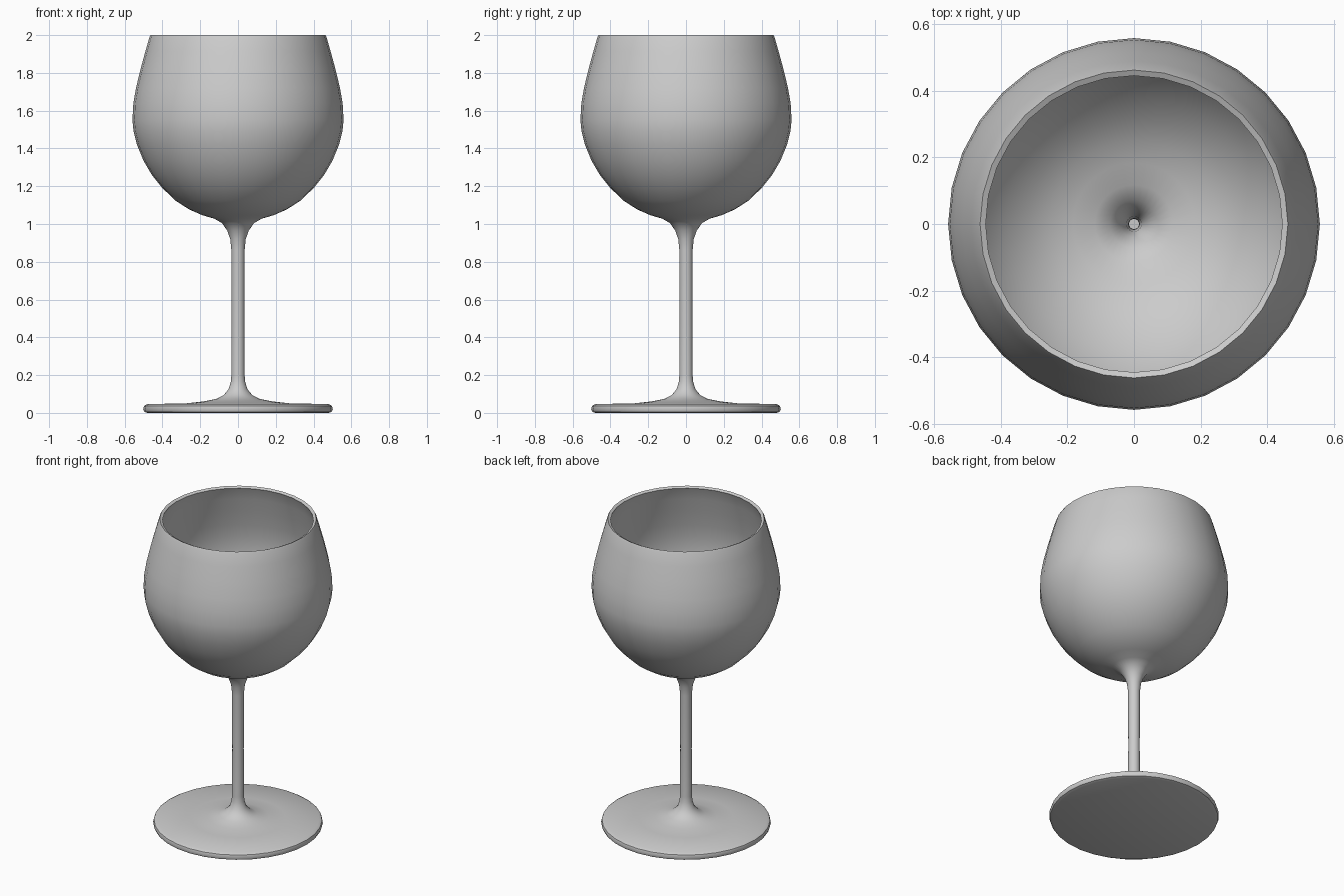
import bpy, bmesh, math

if "Cube" in bpy.data.objects:
    bpy.data.objects.remove(bpy.data.objects["Cube"])

SEGMENTS = 32

# Outer profile (radius, height): foot, stem, bowl
profile = [
    (0.0, 0.0), (0.48, 0.0), (0.496, 0.006), (0.502, 0.02), (0.497, 0.037),
    (0.48, 0.047), (0.28, 0.05), (0.18, 0.061), (0.112, 0.075), (0.075, 0.095), (0.05, 0.125),
    (0.038, 0.165), (0.035, 0.2), (0.034, 0.5), (0.035, 0.86),
    (0.041, 0.92), (0.057, 0.965), (0.085, 1.005), (0.125, 1.028),
    (0.19, 1.047), (0.26, 1.078), (0.33, 1.123), (0.4, 1.19),
    (0.455, 1.258), (0.5, 1.335), (0.535, 1.42), (0.553, 1.49),
    (0.559, 1.55), (0.554, 1.64), (0.54, 1.72), (0.516, 1.82),
    (0.49, 1.915), (0.469, 1.988), (0.463, 2.0),
]

# Revolve the profile into a skin
bm = bmesh.new()
verts = [bm.verts.new((r, 0, z)) for r, z in profile]
edges = [bm.edges.new(pair) for pair in zip(verts, verts[1:])]
bmesh.ops.spin(bm, geom=verts + edges, cent=(0, 0, 0), axis=(0, 0, 1),
               angle=math.tau, steps=SEGMENTS, use_duplicate=False)
bmesh.ops.remove_doubles(bm, verts=bm.verts[:], dist=0.0005)
bmesh.ops.recalc_face_normals(bm, faces=bm.faces[:])
# Make the skin face outward: the foot's underside must point down
under = min(bm.faces, key=lambda f: f.calc_center_median().z)
if under.normal.z > 0:
    bmesh.ops.reverse_faces(bm, faces=bm.faces[:])
mesh = bpy.data.meshes.new("wine_glass")
bm.to_mesh(mesh)
bm.free()
glass = bpy.data.objects.new("wine_glass", mesh)
bpy.context.collection.objects.link(glass)

# Glass wall thickness, inward
wall = glass.modifiers.new("wall", "SOLIDIFY")
wall.thickness = 0.019
wall.offset = -1

# Smooth shading with crisp foot and rim
bpy.context.view_layer.objects.active = glass
glass.select_set(True)
bpy.ops.object.modifier_apply(modifier=wall.name)
bpy.ops.object.shade_smooth_by_angle(angle=math.radians(40))
